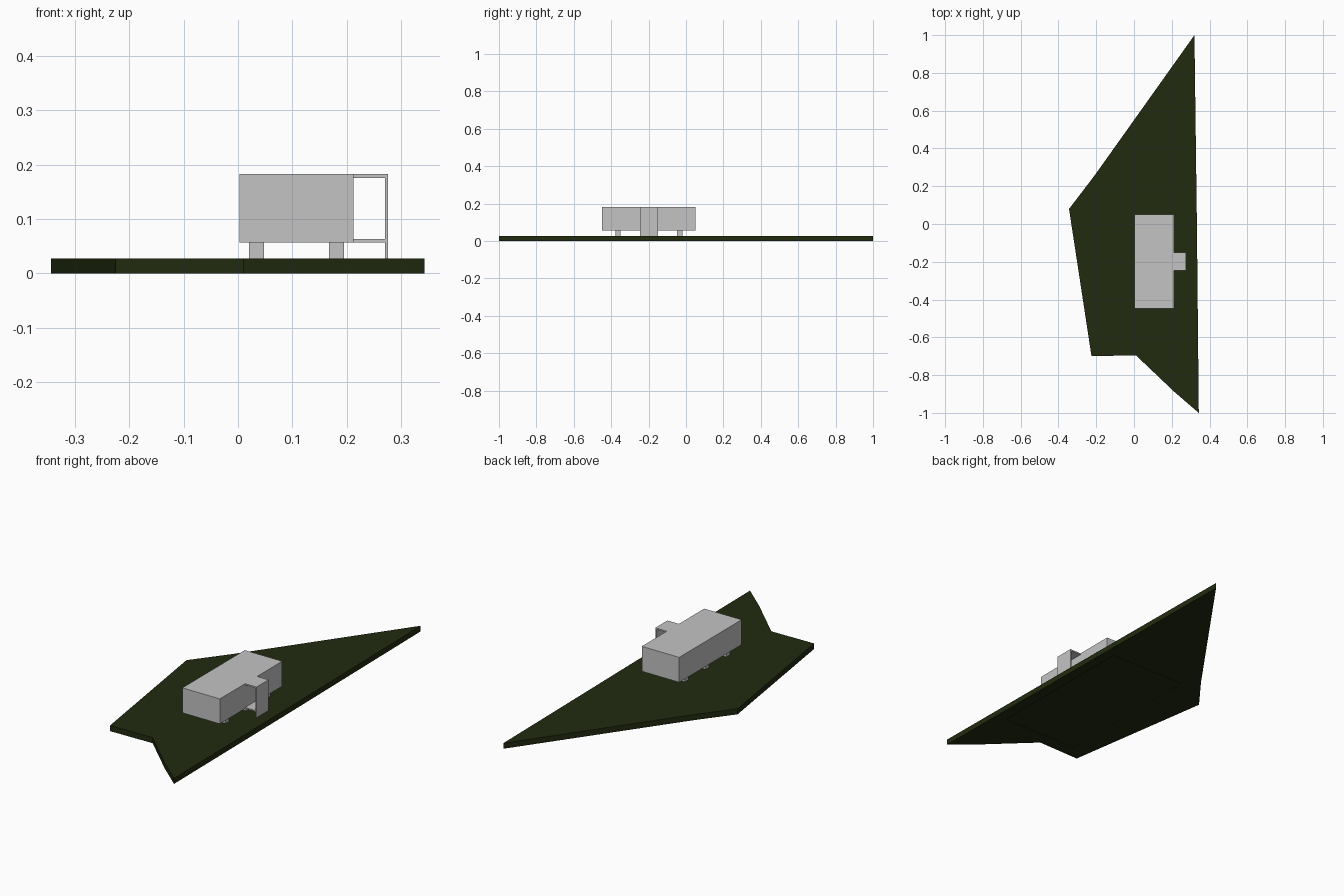
import bpy
import bmesh

if "Cube" in bpy.data.objects:
    bpy.data.objects.remove(bpy.data.objects["Cube"], do_unlink=True)


def make_material(name, color):
    mat = bpy.data.materials.new(name)
    mat.use_nodes = True
    mat.diffuse_color = color
    mat.node_tree.nodes["Principled BSDF"].inputs["Base Color"].default_value = color
    return mat


def make_prism(name, outline, bottom, top, mat):
    """Extrude a flat outline from bottom to top."""
    bm = bmesh.new()
    face = bm.faces.new([bm.verts.new((x, y, bottom)) for x, y in outline])
    result = bmesh.ops.extrude_face_region(bm, geom=[face])
    for v in result["geom"]:
        if isinstance(v, bmesh.types.BMVert):
            v.co.z = top
    bmesh.ops.recalc_face_normals(bm, faces=bm.faces)
    mesh = bpy.data.meshes.new(name)
    bm.to_mesh(mesh)
    bm.free()
    mesh.materials.append(mat)
    obj = bpy.data.objects.new(name, mesh)
    bpy.context.collection.objects.link(obj)
    return obj


def make_box(name, x, y, z, mat):
    corners = [(x[0], y[0]), (x[1], y[0]), (x[1], y[1]), (x[0], y[1])]
    return make_prism(name, corners, z[0], z[1], mat)


green = make_material("dark green", (0.0150, 0.0240, 0.0050, 1))
grey = make_material("light grey", (0.55, 0.55, 0.55, 1))

GROUND, FLOOR, ROOF = 0.028, 0.057, 0.183

# Plot of land with a shallow rectangular recess underneath
plot_outline = [(0.32, 1.0), (-0.21, 0.255), (-0.344, 0.08), (-0.225, -0.70),
                (0.01, -0.695), (0.215, -0.89), (0.343, -1.0), (0.333, 0.0)]
plot = make_prism("land_plot", plot_outline, 0, GROUND, green)
cutter = make_box("recess_cutter", (-0.145, 0.28), (-0.63, 0.18), (-0.02, 0.004), green)
cutter.hide_render = True
cut = plot.modifiers.new("Recess", "BOOLEAN")
cut.operation = "DIFFERENCE"
cut.solver = "EXACT"
cut.object = cutter
bpy.context.view_layer.objects.active = plot
bpy.ops.object.modifier_apply(modifier=cut.name)
bpy.data.objects.remove(cutter, do_unlink=True)

# Main block raised on stilts
make_box("building_block", (0.003, 0.212), (-0.448, 0.05), (FLOOR, ROOF), grey)
HALF = 0.014
for px in (0.034, 0.181):
    for py in (-0.364, -0.199, -0.034):
        make_box("stilt", (px - HALF, px + HALF), (py - HALF, py + HALF),
                 (GROUND, FLOOR), grey)

# Entrance porch: roof, floor and an outer wall down to the ground
depth = (-0.246, -0.15)
make_box("porch_roof", (0.212, 0.27), depth, (ROOF - 0.007, ROOF), grey)
make_box("porch_floor", (0.212, 0.27), depth, (FLOOR, FLOOR + 0.006), grey)
make_box("porch_wall", (0.27, 0.276), depth, (GROUND, ROOF), grey)
